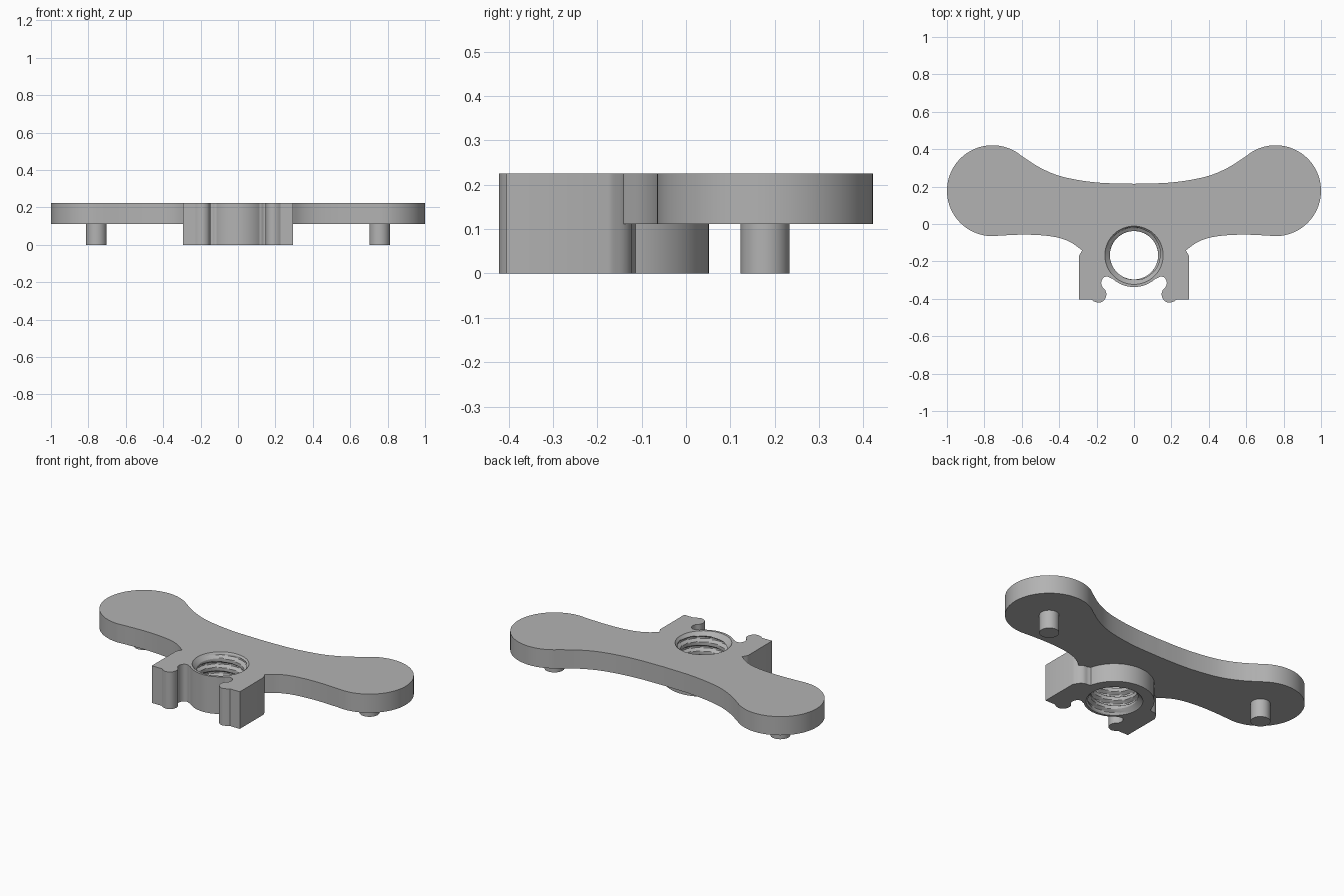
import bpy, bmesh, math
from mathutils import Vector

if "Cube" in bpy.data.objects:
    bpy.data.objects.remove(bpy.data.objects["Cube"])

CX, CY = 0.0, -0.167       # bore centre
TOP, MID = 0.225, 0.112    # top of the body, underside of the wings
LOBE = (0.757, 0.178, 0.243)

grey = bpy.data.materials.new("grey plastic")
grey.diffuse_color = (0.45, 0.45, 0.45, 1)
grey.use_nodes = True
grey.node_tree.nodes["Principled BSDF"].inputs["Base Color"].default_value = grey.diffuse_color


def arc(cx, cy, r, a0, a1, n):
    """Points on a circle from angle a0 to a1, in degrees."""
    out = []
    for i in range(n + 1):
        a = math.radians(a0 + (a1 - a0) * i / n)
        out.append((cx + r * math.cos(a), cy + r * math.sin(a)))
    return out


def spline(pts, n=6):
    """Smooth curve through the points."""
    p = [Vector(q) for q in pts]
    p = [2 * p[0] - p[1]] + p + [2 * p[-1] - p[-2]]
    out = []
    for i in range(1, len(p) - 2):
        a, b, c, d = p[i - 1:i + 3]
        for k in range(n):
            t = k / n
            v = 0.5 * (2 * b + (c - a) * t + (2 * a - 5 * b + 4 * c - d) * t * t
                       + (3 * b - a - 3 * c + d) * t ** 3)
            out.append((v.x, v.y))
    return out + [tuple(pts[-1])]


def mirrored(half):
    """Close a right-hand half outline that starts and ends on x = 0."""
    return half + [(-x, y) for x, y in reversed(half[1:-1])]


def make(name, bm):
    bmesh.ops.recalc_face_normals(bm, faces=bm.faces)
    me = bpy.data.meshes.new(name)
    bm.to_mesh(me)
    bm.free()
    me.materials.append(grey)
    ob = bpy.data.objects.new(name, me)
    bpy.context.collection.objects.link(ob)
    return ob


def extrude(name, pts, z0, z1):
    bm = bmesh.new()
    lo = [bm.verts.new((x, y, z0)) for x, y in pts]
    hi = [bm.verts.new((x, y, z1)) for x, y in pts]
    bm.faces.new(lo)
    bm.faces.new(hi)
    for i in range(len(pts)):
        j = (i + 1) % len(pts)
        bm.faces.new((lo[i], lo[j], hi[j], hi[i]))
    return make(name, bm)


def boolean(ob, other, op):
    mod = ob.modifiers.new(op.lower(), 'BOOLEAN')
    mod.operation, mod.object, mod.solver = op, other, 'EXACT'
    bpy.context.view_layer.objects.active = ob
    bpy.ops.object.modifier_apply(modifier=mod.name)
    bpy.data.objects.remove(other)


def shade(ob):
    bpy.ops.object.select_all(action='DESELECT')
    ob.select_set(True)
    bpy.context.view_layer.objects.active = ob
    bpy.ops.object.shade_smooth_by_angle(angle=math.radians(25))


# Winged plate: concave back edge, round lobes, gently curved front edge
half = spline([(0, 0.215), (0.2, 0.222), (0.38, 0.252), (0.5, 0.3), (0.601, 0.364)])
half += arc(*LOBE, 130, -90, 44)[1:]
half += spline([(0.7, -0.061), (0.6, -0.057), (0.5, -0.06), (0.41, -0.072),
                (0.34, -0.097), (0.278, -0.14)])
half += [(0.26, -0.15), (0, -0.15)]
body = extrude("wing_plate", mirrored(half), MID, TOP)

# Full-height collar with a clip jaw on each side
half = arc(CX, CY, 0.219, 90, 14, 22)
half += spline([(0.228, -0.121), (0.255, -0.125), (0.275, -0.14), (0.291, -0.165)], 4)
half += [(0.295, -0.175), (0.295, -0.404), (0.228, -0.404)]
half += spline([(0.214, -0.414), (0.187, -0.421), (0.16, -0.408), (0.148, -0.38),
                (0.153, -0.355), (0.17, -0.335), (0.175, -0.31), (0.163, -0.287),
                (0.142, -0.281), (0.124, -0.29)], 4)
half += arc(CX, CY, 0.17, -47, -90, 14)
collar = extrude("collar", mirrored(half), 0, TOP)
boolean(body, collar, 'UNION')

# Threaded bore with a chamfer at both mouths
PITCH, CREST, ROOT = 0.056, 0.129, 0.149


def bore_radius(z, turn):
    t = ((z / PITCH - turn) % 1.0)
    wave = min(1, max(0, 1.5 - abs(t - 0.5) * 5))
    mouth = 0.157 - 1.0 * max(0, min(z, TOP - z))
    return max(CREST + (ROOT - CREST) * wave, mouth)


bm = bmesh.new()
SEG, ROWS = 64, 60
rings = []
for k in range(ROWS + 1):
    z = -0.01 + (TOP + 0.02) * k / ROWS
    ring = []
    for s in range(SEG):
        a = 2 * math.pi * s / SEG
        r = bore_radius(z, s / SEG)
        ring.append(bm.verts.new((CX + r * math.cos(a), CY + r * math.sin(a), z)))
    rings.append(ring)
for lo, hi in zip(rings, rings[1:]):
    for s in range(SEG):
        t = (s + 1) % SEG
        bm.faces.new((lo[s], lo[t], hi[t], hi[s]))
bm.faces.new(rings[0])
bm.faces.new(rings[-1])
boolean(body, make("bore_cutter", bm), 'DIFFERENCE')
shade(body)

# Locating pins under the lobes
for side, label in ((-1, "left"), (1, "right")):
    pin = extrude(label + "_pin", arc(side * LOBE[0], LOBE[1], 0.055, 0, 351, 39), 0, MID + 0.01)
    shade(pin)
